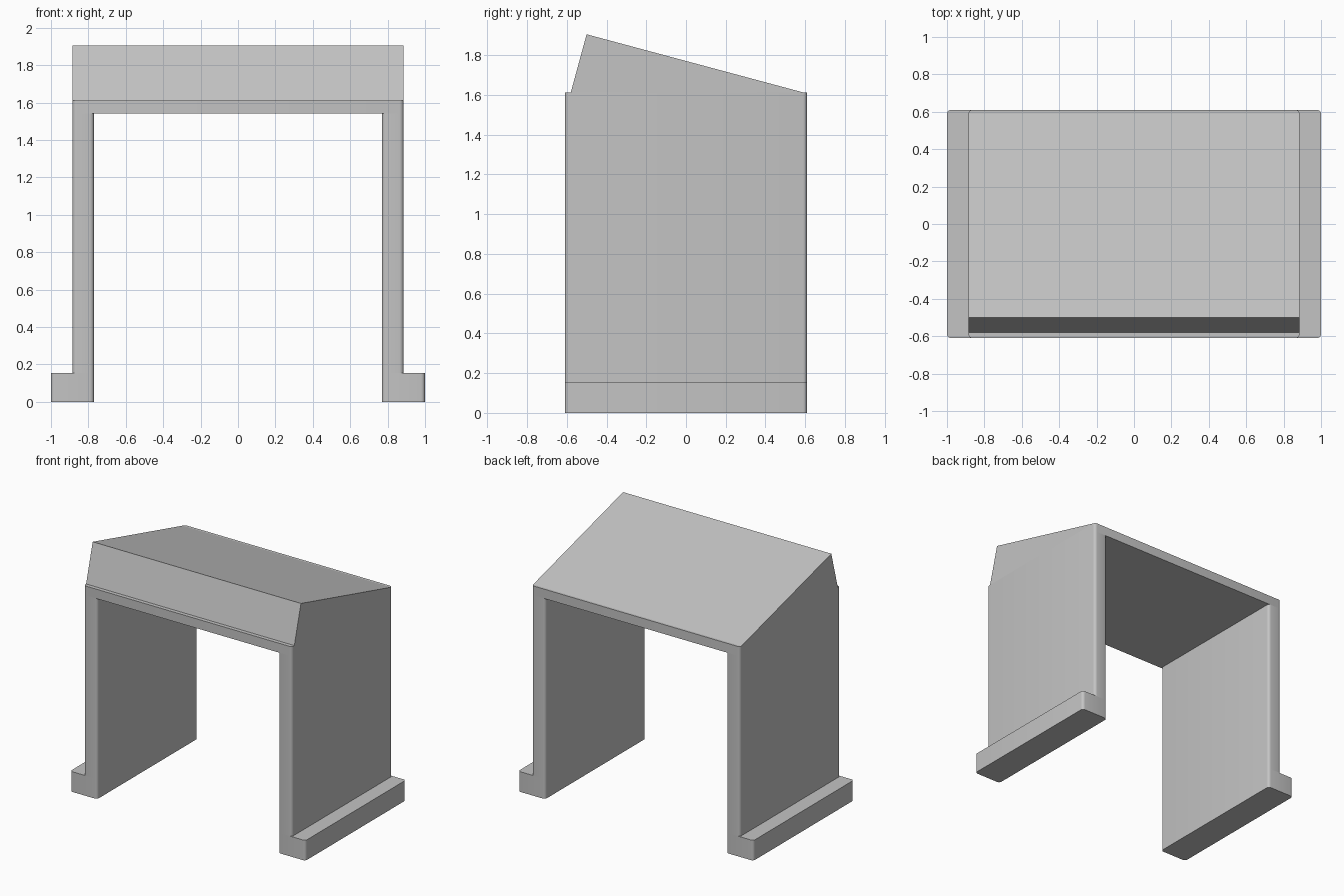
import bpy
import bmesh
import math

cube = bpy.data.objects.get("Cube")
if cube:
    bpy.data.objects.remove(cube, do_unlink=True)

DEPTH = 0.61      # half depth, front to back
INNER = 0.77      # inner face of the legs
OUTER = 0.885     # outer face of the legs
FOOT_TOP = 0.155
SLAB_BOTTOM = 1.54
SLAB_TOP = 1.612
RADIUS = 0.022

grey = bpy.data.materials.new("plain_grey")
grey.use_nodes = True
colour = (0.55, 0.55, 0.55, 1)
grey.diffuse_color = colour
grey.node_tree.nodes["Principled BSDF"].inputs["Base Color"].default_value = colour


def make_prism(name, outline, offset, rounded=False):
    """Extrude a flat outline by an offset, optionally rounding upright edges."""
    bm = bmesh.new()
    face = bm.faces.new([bm.verts.new(p) for p in outline])
    moved = bmesh.ops.extrude_face_region(bm, geom=[face], use_keep_orig=True)
    verts = [v for v in moved["geom"] if isinstance(v, bmesh.types.BMVert)]
    bmesh.ops.translate(bm, verts=verts, vec=offset)
    if rounded:
        upright = [e for e in bm.edges
                   if abs(e.verts[0].co.z - e.verts[1].co.z) > 0.01]
        bmesh.ops.bevel(bm, geom=upright, offset=RADIUS, segments=5,
                        profile=0.5, affect='EDGES')
    bmesh.ops.recalc_face_normals(bm, faces=bm.faces)
    mesh = bpy.data.meshes.new(name)
    bm.to_mesh(mesh)
    bm.free()
    mesh.materials.append(grey)
    obj = bpy.data.objects.new(name, mesh)
    bpy.context.collection.objects.link(obj)
    bpy.ops.object.select_all(action='DESELECT')
    obj.select_set(True)
    bpy.context.view_layer.objects.active = obj
    bpy.ops.object.shade_smooth_by_angle(angle=math.radians(30))
    return obj


def rounded_block(name, x0, x1, z0, z1):
    outline = [(x0, -DEPTH, z0), (x1, -DEPTH, z0), (x1, DEPTH, z0), (x0, DEPTH, z0)]
    return make_prism(name, outline, (0, 0, z1 - z0), rounded=True)


# Side walls standing on outward feet
for side, s in (("left", 1), ("right", -1)):
    rounded_block(side + "_foot", *sorted((s * INNER, s)), 0, FOOT_TOP)
    rounded_block(side + "_wall", *sorted((s * INNER, s * OUTER)), FOOT_TOP, SLAB_BOTTOM)

# Slab bridging the walls
rounded_block("top_slab", -OUTER, OUTER, SLAB_BOTTOM, SLAB_TOP)

# Sloped wedge: steep front, long slope to the back
profile = [(-0.58, SLAB_TOP), (-0.5, 1.905), (0.592, SLAB_TOP)]
make_prism("sloped_top", [(-OUTER, y, z) for y, z in profile], (2 * OUTER, 0, 0))
